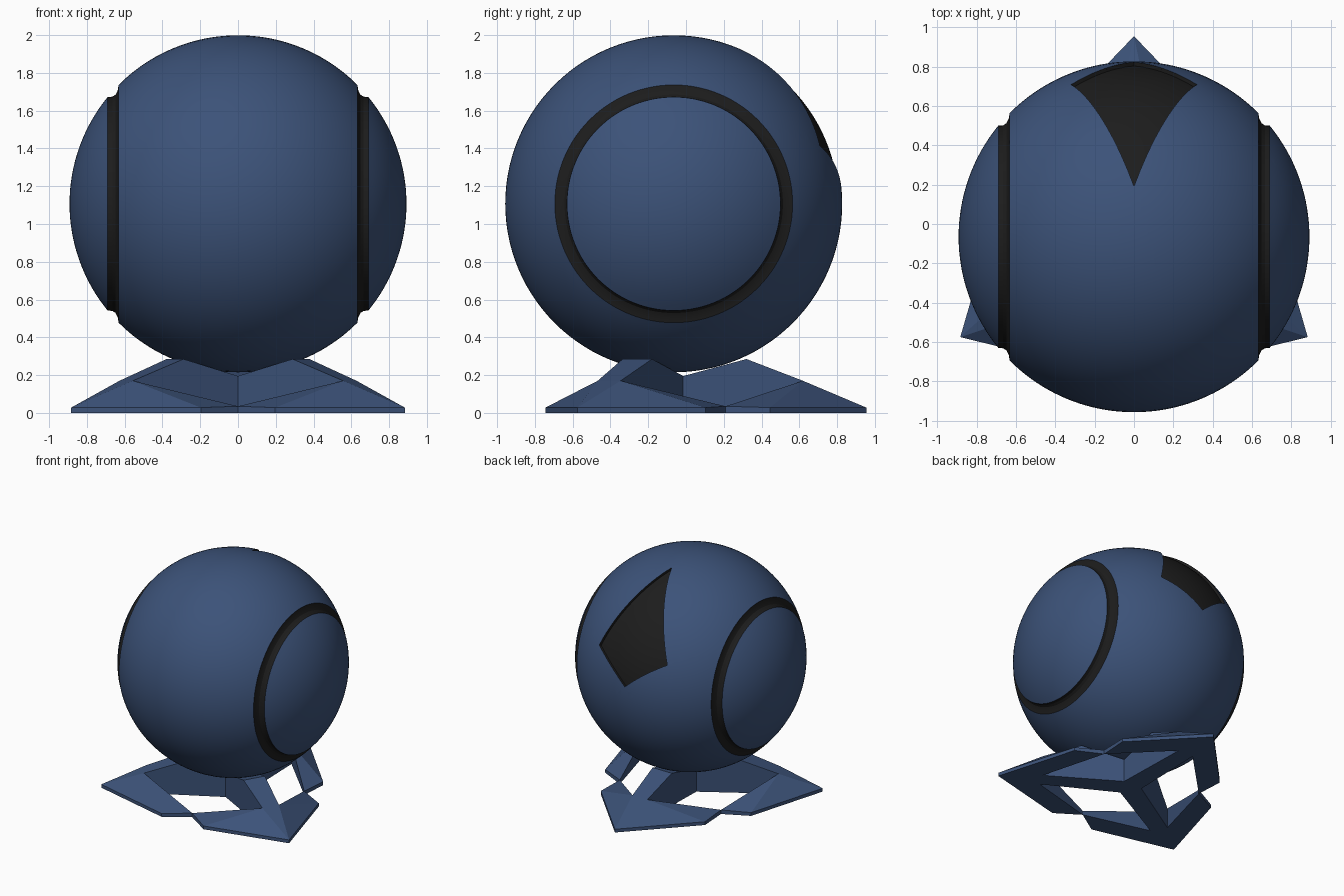
import bpy, bmesh, math
from mathutils import Vector, Matrix

if "Cube" in bpy.data.objects:
    bpy.data.objects.remove(bpy.data.objects["Cube"])

R = 0.892                         # ball radius
CENTRE = Vector((0, -0.065, 1.107))


def material(name, rgb):
    m = bpy.data.materials.new(name)
    m.diffuse_color = (*rgb, 1)
    m.use_nodes = True
    m.node_tree.nodes["Principled BSDF"].inputs["Base Color"].default_value = m.diffuse_color
    return m


BLUE = material("blue_paint", (0.045, 0.085, 0.19))
DARK = material("dark_rubber", (0.012, 0.012, 0.012))


def make_object(name, bm, mats, loc, smooth):
    bmesh.ops.recalc_face_normals(bm, faces=bm.faces)
    me = bpy.data.meshes.new(name)
    bm.to_mesh(me)
    bm.free()
    for m in mats:
        me.materials.append(m)
    ob = bpy.data.objects.new(name, me)
    ob.location = loc
    bpy.context.collection.objects.link(ob)
    if smooth:
        bpy.ops.object.select_all(action='DESELECT')
        ob.select_set(True)
        bpy.context.view_layer.objects.active = ob
        bpy.ops.object.shade_smooth_by_angle(angle=math.radians(25))
    return ob


# Ball: profile (x, radius) spun about the x axis, with a stepped groove per side
def arc(x0, x1, n):
    a0, a1 = math.asin(x0 / R), math.asin(min(1, x1 / R))
    return [(R * math.sin(a0 + (a1 - a0) * i / n), R * math.cos(a0 + (a1 - a0) * i / n))
            for i in range(n + 1)]


half = (arc(0, 0.632, 20) + [(0.637, 0.600), (0.648, 0.578), (0.665, 0.567)]
        + arc(0.69, R, 16))
profile = [(-x, r) for x, r in reversed(half[1:])] + half
SEG = 112
bm = bmesh.new()
rings = [[bm.verts.new((x, r * math.cos(2 * math.pi * k / SEG), r * math.sin(2 * math.pi * k / SEG)))
          for k in range(SEG)] for x, r in profile]
for a, b in zip(rings, rings[1:]):
    for k in range(SEG):
        f = bm.faces.new((a[k], a[k - 1], b[k - 1], b[k]))
        f.material_index = int(0.6325 < abs(f.calc_center_median().x) < 0.69)
bmesh.ops.remove_doubles(bm, verts=bm.verts, dist=1e-5)

# Dark kite-shaped recess on the upper back
kite = [Vector(p) for p in ((0, 0.255, 0.853), (0.32, 0.775, 0.308),
                            (0, 0.887, 0.08), (-0.32, 0.775, 0.308))]
aim = Vector((0, 0.78, 0.63))
middle = sum(kite, Vector()) / 4
planes = []
for a, b in zip(kite, kite[1:] + kite[:1]):
    no = (b - a).cross(aim).normalized()
    if no.dot(middle - a) < 0:
        no = -no
    planes.append((a, no))
    near = [f for f in bm.faces if f.calc_center_median().dot(aim) > 0.35]
    geom = list({e for f in near for e in f.edges} | {v for f in near for v in f.verts}) + near
    bmesh.ops.bisect_plane(bm, geom=geom, plane_co=a, plane_no=no, dist=1e-5)
inside = [f for f in bm.faces
          if f.calc_center_median().dot(aim) > 0.35
          and all((f.calc_center_median() - a).dot(no) > -1e-4 for a, no in planes)]
before = set(bm.faces)
ext = bmesh.ops.extrude_face_region(bm, geom=inside)
bmesh.ops.delete(bm, geom=[f for f in inside if f.is_valid], context='FACES')
bmesh.ops.scale(bm, vec=(0.978,) * 3, verts=[g for g in ext["geom"] if isinstance(g, bmesh.types.BMVert)])
for f in bm.faces:
    if f not in before:
        f.material_index = 1
make_object("ball", bm, [BLUE, DARK], CENTRE, True)

# Stand: one chevron foot with its arm, repeated three times round the centre
top = {"tip": (1.02, 0, 0.028), "corner": (0.51, 0.49, 0.028), "joint": (0.275, 0.476, 0.035),
       "crest": (0.684, 0.07, 0.17), "arm": (0.385, 0.09, 0.285), "hub": (0.05, 0.087, 0.195),
       "mid": (0, 0, 0.195)}
half_faces = [("tip", "corner", "crest"), ("corner", "joint", "crest")]
bm = bmesh.new()
for turn in (-30, 90, 210):
    rot = Matrix.Rotation(math.radians(turn), 3, 'Z')

    def vert(key, side, low=False):
        x, y, z = top[key]
        return bm.verts.new(rot @ Vector((x, y * side, 0 if low else z)))

    def face(*pts):
        bm.faces.new([vert(*p) for p in pts])

    for s in (1, -1):
        for keys in half_faces:                                   # sloping tops and flat bottoms
            face(*[(k, s) for k in keys])
            face(*[(k, s, True) for k in keys])
        for a, b in (("tip", "corner"), ("corner", "joint"), ("joint", "crest")):
            face((a, s), (b, s), (b, s, True), (a, s, True))      # side walls
        face(("crest", s), ("arm", s), ("hub", s), ("hub", s, True), ("crest", s, True))
    for low in (False, True):
        face(("tip", 1, low), ("crest", 1, low), ("crest", -1, low))
    face(("crest", 1), ("arm", 1), ("arm", -1), ("crest", -1))
    face(("arm", 1), ("hub", 1), ("mid", 1), ("hub", -1), ("arm", -1))
    face(("crest", 1, True), ("hub", 1, True), ("mid", 1, True), ("hub", -1, True), ("crest", -1, True))
bmesh.ops.remove_doubles(bm, verts=bm.verts, dist=0.003)
make_object("stand", bm, [BLUE], (0, -0.065, 0), False)
